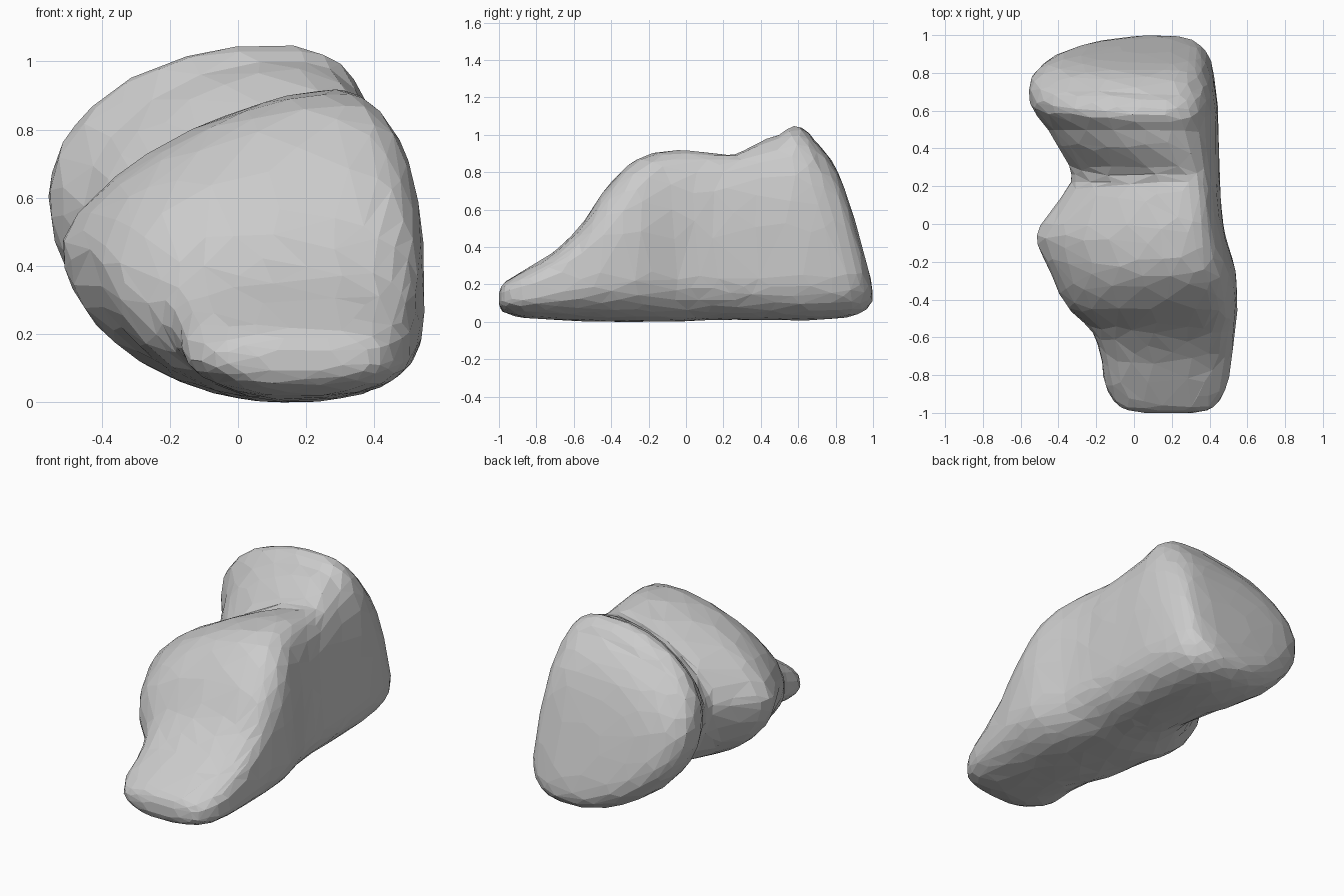
import bpy, bmesh, math, random
random.seed(4)

# Cross-sections along the rock, front to back:
# y, left x, left z, right x, right z, crest x, crest z, bottom z, roundness of upper-left shoulder
STATIONS = [
    (-1.00, 0.06, 0.13, 0.31, 0.12, 0.18, 0.155, 0.09, 2.2),
    (-0.97, -0.07, 0.13, 0.42, 0.13, 0.18, 0.21, 0.05, 2.3),
    (-0.86, -0.15, 0.14, 0.49, 0.15, 0.18, 0.28, 0.02, 2.5),
    (-0.70, -0.175, 0.20, 0.52, 0.19, 0.20, 0.38, 0.01, 2.4),
    (-0.56, -0.23, 0.27, 0.535, 0.23, 0.22, 0.52, 0.005, 2.2),
    (-0.43, -0.36, 0.37, 0.545, 0.27, 0.23, 0.71, 0.0, 1.9),
    (-0.26, -0.44, 0.44, 0.54, 0.29, 0.24, 0.87, 0.0, 1.65),
    (-0.06, -0.515, 0.46, 0.485, 0.29, 0.26, 0.915, 0.0, 1.52),
    (0.12, -0.40, 0.47, 0.46, 0.28, 0.27, 0.905, 0.01, 1.55),
    (0.26, -0.33, 0.49, 0.455, 0.28, 0.27, 0.895, 0.01, 1.55),
    (0.44, -0.42, 0.56, 0.45, 0.28, 0.14, 0.98, 0.01, 1.85),
    (0.68, -0.54, 0.59, 0.44, 0.28, 0.09, 1.045, 0.01, 2.0),
    (0.87, -0.55, 0.60, 0.42, 0.30, 0.08, 1.02, 0.025, 2.0),
    (0.97, -0.505, 0.58, 0.39, 0.32, 0.09, 0.94, 0.06, 2.0),
    (1.03, -0.36, 0.55, 0.33, 0.36, 0.10, 0.79, 0.12, 2.0),
    (1.05, -0.08, 0.46, 0.21, 0.38, 0.10, 0.55, 0.23, 2.0),
]
SEGMENTS, STEPS, BOTTOM_X = 56, 4, 0.13


def blend(i, t):
    """Smooth interpolation through the stations."""
    last = len(STATIONS) - 1
    pts = [STATIONS[max(0, min(last, i + k))] for k in (-1, 0, 1, 2)]
    return [0.5 * (2 * b + (c - a) * t + (2 * a - 5 * b + 4 * c - d) * t * t
            + (3 * b - a - 3 * c + d) * t ** 3) for a, b, c, d in zip(*pts)]


def section(row):
    """Four superellipse quarters joining right, crest, left and bottom."""
    y, xl, zl, xr, zr, xt, zt, zb, n_ul = row
    lean = -0.27 * max(0.0, min(1.0, (y - 0.50) / 0.45))   # back face tilts forward
    ring = []
    for k in range(SEGMENTS):
        a = 2 * math.pi * (k + 0.5) / SEGMENTS
        c, s = math.cos(a), math.sin(a)
        side = (xr, zr) if c > 0 else (xl, zl)
        end = (xt, zt) if s > 0 else (BOTTOM_X, zb)
        n = (3.1 if c > 0 else n_ul) if s > 0 else (2.6 if c > 0 else 1.9)
        u, v = abs(c) ** (2 / n), abs(s) ** (2 / n)
        x = end[0] + (side[0] - end[0]) * u
        z = side[1] + (end[1] - side[1]) * v
        ring.append((x, y + lean * z, z))
    return ring


# Loft the rock body
bm = bmesh.new()
rows = [blend(i, j / STEPS) for i in range(len(STATIONS) - 1) for j in range(STEPS)]
rows.append(list(STATIONS[-1]))
rings = [[bm.verts.new(p) for p in section(r)] for r in rows]
for a, b in zip(rings, rings[1:]):
    for k in range(SEGMENTS):
        m = (k + 1) % SEGMENTS
        bm.faces.new((a[k], a[m], b[m], b[k]))
bm.faces.new(rings[0])
bm.faces.new(rings[-1])
bmesh.ops.recalc_face_normals(bm, faces=bm.faces[:])

# Slight surface roughness
for v in bm.verts:
    v.co.x += random.uniform(-0.002, 0.002)
    v.co.z = max(0.0, v.co.z + random.uniform(-0.002, 0.002))

mesh = bpy.data.meshes.new("rock")
bm.to_mesh(mesh)
bm.free()
rock = bpy.data.objects.new("rock", mesh)
bpy.context.collection.objects.link(rock)

# Irregular flat facets
facets = rock.modifiers.new("facets", "DECIMATE")
facets.ratio = 0.17
